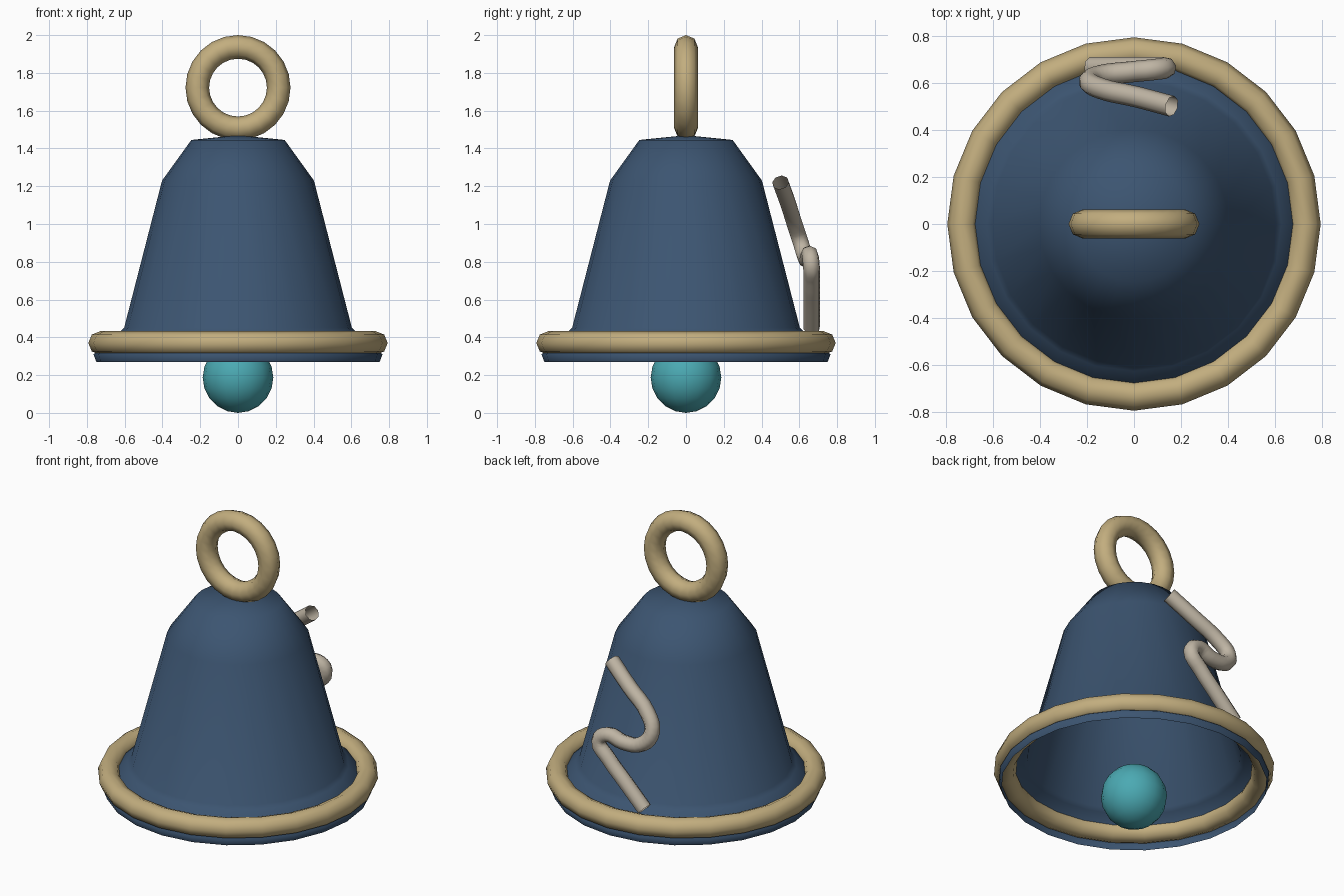
import bpy, bmesh, math
from mathutils import Vector

if "Cube" in bpy.data.objects:
    bpy.data.objects.remove(bpy.data.objects["Cube"])


def material(name, rgb):
    m = bpy.data.materials.new(name)
    m.diffuse_color = (*rgb, 1)
    m.use_nodes = True
    m.node_tree.nodes["Principled BSDF"].inputs["Base Color"].default_value = m.diffuse_color
    return m


BLUE = material("blue", (0.045, 0.09, 0.165))
TAN = material("tan", (0.54, 0.42, 0.21))
TEAL = material("teal", (0.07, 0.40, 0.45))
CREAM = material("cream", (0.52, 0.46, 0.37))


def finish(obj, name, mat):
    obj.name = name
    obj.data.materials.append(mat)
    if obj.type == 'MESH':
        for p in obj.data.polygons:
            p.use_smooth = True


def torus(name, z, major, minor, rotation=(0, 0, 0)):
    bpy.ops.mesh.primitive_torus_add(location=(0, 0, z), rotation=rotation,
                                     major_radius=major, minor_radius=minor,
                                     major_segments=24, minor_segments=8)
    finish(bpy.context.object, name, TAN)


# Bell shell: a profile spun round z, open at the bottom
profile = [(0, 1.47), (0.247, 1.445), (0.402, 1.23), (0.603, 0.45),
           (0.625, 0.43), (0.765, 0.31), (0.75, 0.27)]
bm = bmesh.new()
verts = [bm.verts.new((r, 0, z)) for r, z in profile]
edges = [bm.edges.new(pair) for pair in zip(verts, verts[1:])]
bmesh.ops.spin(bm, geom=verts + edges, axis=(0, 0, 1), cent=(0, 0, 0),
               angle=math.tau, steps=24)
bmesh.ops.remove_doubles(bm, verts=bm.verts, dist=0.001)
bmesh.ops.recalc_face_normals(bm, faces=bm.faces)
# point the normals outward
bm.faces.ensure_lookup_table()
f = max(bm.faces, key=lambda q: q.calc_area())
c = f.calc_center_median()
if f.normal.dot(Vector((c.x, c.y, 0))) < 0:
    bmesh.ops.reverse_faces(bm, faces=bm.faces)
mesh = bpy.data.meshes.new("bell_body")
bm.to_mesh(mesh)
bm.free()
bell = bpy.data.objects.new("bell_body", mesh)
bpy.context.collection.objects.link(bell)
finish(bell, "bell_body", BLUE)

# Rim band and hanging loop
torus("rim_band", 0.37, 0.73, 0.0625)
torus("hanging_loop", 1.722, 0.2155, 0.0625, (math.pi / 2, 0, 0))

# Clapper ball
bpy.ops.mesh.primitive_uv_sphere_add(segments=16, ring_count=10,
                                     radius=0.187, location=(0, 0, 0.187))
finish(bpy.context.object, "clapper", TEAL)

# Zigzag tube on the back of the bell
path = [(0.16, 0.50, 1.22), (0.01, 0.54, 1.11), (-0.14, 0.575, 1.0),
        (-0.19, 0.605, 0.91), (-0.14, 0.63, 0.83), (-0.02, 0.645, 0.815),
        (0.08, 0.655, 0.84), (0.135, 0.663, 0.79), (0.07, 0.665, 0.70),
        (-0.05, 0.665, 0.58), (-0.18, 0.665, 0.45)]
curve = bpy.data.curves.new("crack_tube", 'CURVE')
curve.dimensions = '3D'
curve.bevel_depth = 0.045
curve.bevel_resolution = 2
curve.resolution_u = 4
spline = curve.splines.new('BEZIER')
spline.bezier_points.add(len(path) - 1)
for point, co in zip(spline.bezier_points, path):
    point.co = co
    point.handle_left_type = point.handle_right_type = 'AUTO'
tube = bpy.data.objects.new("crack_tube", curve)
bpy.context.collection.objects.link(tube)
finish(tube, "crack_tube", CREAM)
